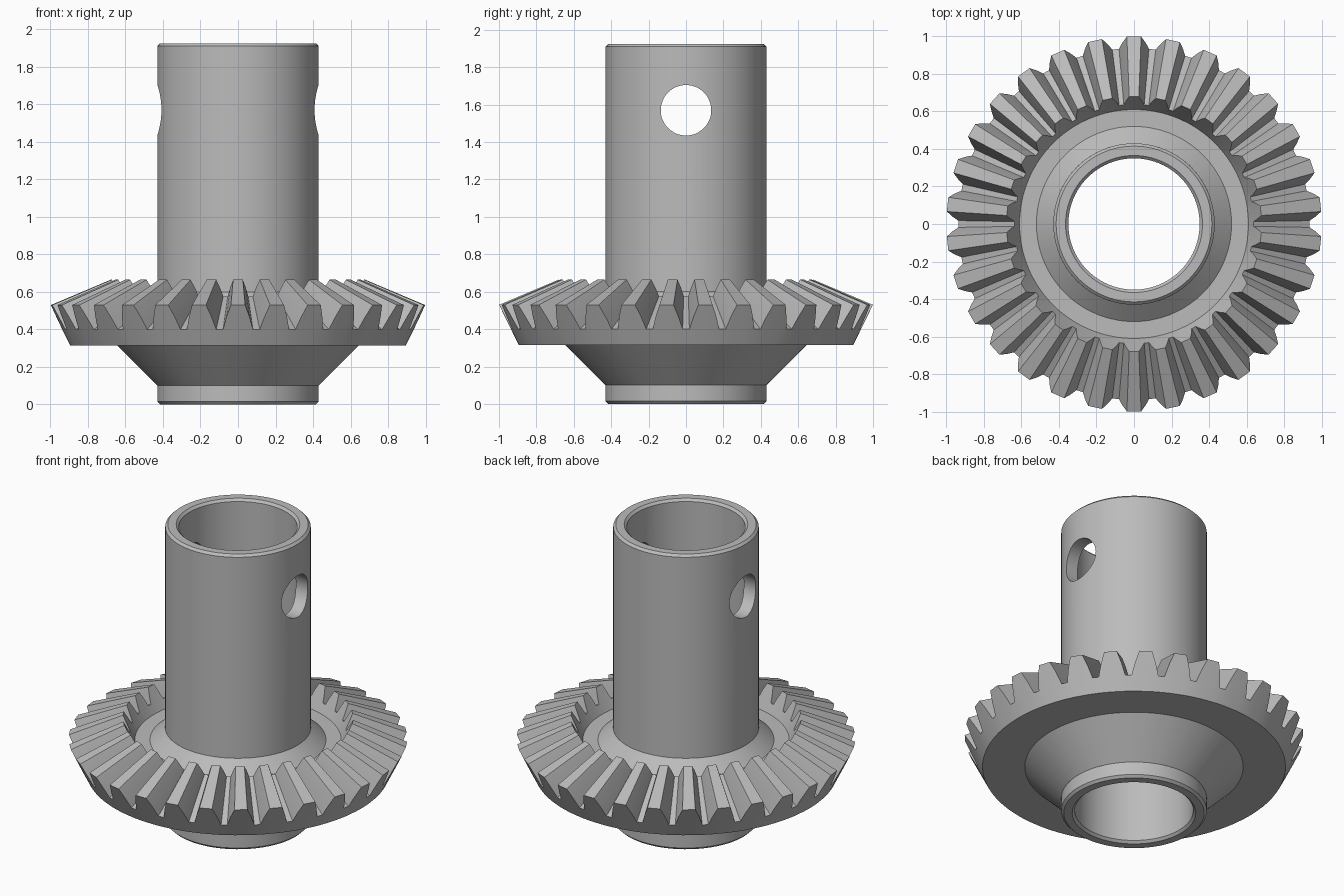
import bpy
import bmesh
from math import pi, sin, cos

TEETH = 30
APEX_Z = 0.952      # point where all tooth lines converge
INNER_SCALE = 0.68  # inner tooth end relative to outer end
ROOT, TIP = (0.937, 0.40), (1.0, 0.53)

old = bpy.data.objects.get("Cube")
if old:
    bpy.data.objects.remove(old)

steel = bpy.data.materials.new("grey_steel")
steel.use_nodes = True
steel.diffuse_color = (0.5, 0.5, 0.5, 1)
steel.node_tree.nodes["Principled BSDF"].inputs["Base Color"].default_value = (0.5, 0.5, 0.5, 1)


def ring_mesh(name, rings):
    """Join rings of points into a closed ring-shaped solid."""
    bm = bmesh.new()
    loops = [[bm.verts.new(p) for p in ring] for ring in rings]
    n = len(loops[0])
    for i, a in enumerate(loops):
        b = loops[(i + 1) % len(loops)]
        for j in range(n):
            k = (j + 1) % n
            bm.faces.new((a[j], a[k], b[k], b[j]))
    bmesh.ops.recalc_face_normals(bm, faces=bm.faces)
    mesh = bpy.data.meshes.new(name)
    bm.to_mesh(mesh)
    bm.free()
    mesh.materials.append(steel)
    obj = bpy.data.objects.new(name, mesh)
    bpy.context.collection.objects.link(obj)
    return obj


def circle(r, z, angles):
    return [(r * cos(a), r * sin(a), z) for a in angles]


def smooth(obj):
    bpy.ops.object.select_all(action='DESELECT')
    obj.select_set(True)
    bpy.context.view_layer.objects.active = obj
    bpy.ops.object.shade_smooth_by_angle(angle=0.4)


# Hollow sleeve with chamfered ends
H, R, B, C = 1.925, 0.43, 0.35, 0.015
even = [2 * pi * i / 96 for i in range(96)]
section = [(B + C, 0), (R - C, 0), (R, C), (R, H - C),
           (R - C, H), (B + C, H), (B, H - C), (B, C)]
sleeve = ring_mesh("sleeve", [circle(r, z, even) for r, z in section])

# Cross hole through both walls
bpy.ops.mesh.primitive_cylinder_add(vertices=64, radius=0.135, depth=2,
                                    location=(0, 0, 1.57), rotation=(0, pi / 2, 0))
cutter = bpy.context.object
cutter.name = "cross_hole_cutter"
cutter.data.materials.append(steel)
cut = sleeve.modifiers.new("cross_hole", 'BOOLEAN')
cut.operation = 'DIFFERENCE'
cut.solver = 'EXACT'
cut.object = cutter
bpy.context.view_layer.objects.active = sleeve
bpy.ops.object.modifier_apply(modifier=cut.name)
bpy.data.objects.remove(cutter)
smooth(sleeve)

# Tooth outline on the outer cone: half width and height fraction
half = [(0.08, 0), (0.062, 0.5), (0.038, 1)]
outline = [(-w, t) for w, t in half] + [(w, t) for w, t in reversed(half)]
angles, outer, inner = [], [], []
for i in range(TEETH):
    for w, t in outline:
        r = ROOT[0] + t * (TIP[0] - ROOT[0])
        z = ROOT[1] + t * (TIP[1] - ROOT[1])
        a = pi / 2 + 2 * pi * i / TEETH + w / r
        angles.append(a)
        outer.append((r * cos(a), r * sin(a), z))
        k = INNER_SCALE
        inner.append((k * r * cos(a), k * r * sin(a), APEX_Z + k * (z - APEX_Z)))

# Bevel gear body: underside cone, rim, teeth, dished floor and collar
below = [(0.40, 0.1), (0.43, 0.1), (0.645, 0.315), (0.895, 0.315)]
above = [(0.61, 0.52), (0.52, 0.52), (0.43, 0.60), (0.40, 0.60)]
gear = ring_mesh("bevel_gear",
                 [circle(r, z, angles) for r, z in below] + [outer, inner]
                 + [circle(r, z, angles) for r, z in above])
smooth(gear)
